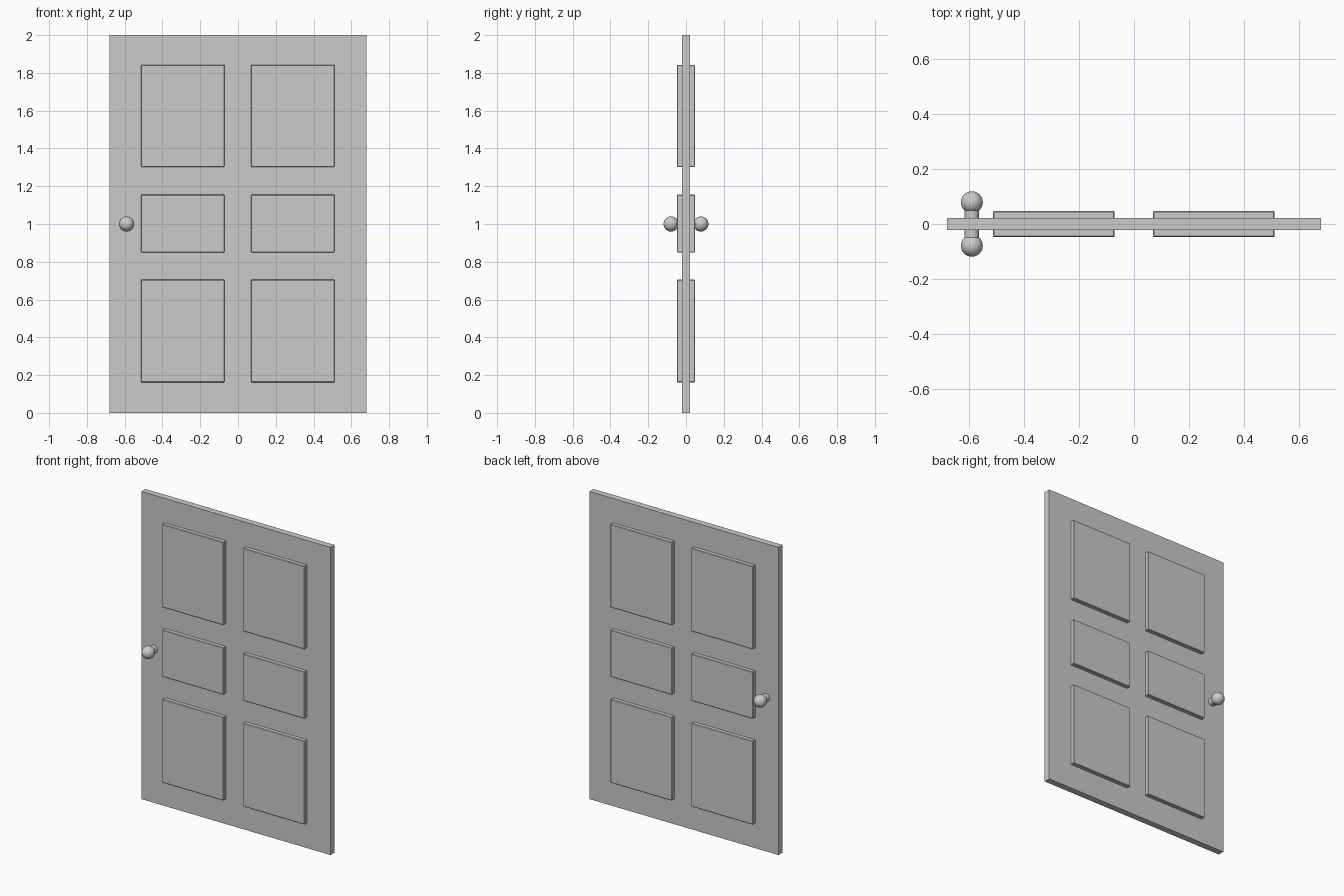
import bpy, math

if "Cube" in bpy.data.objects:
    bpy.data.objects.remove(bpy.data.objects["Cube"])

def finish(name):
    ob = bpy.context.object
    ob.name = ob.data.name = name
    return ob

def box(name, x0, x1, y0, y1, z0, z1, bevel=0):
    bpy.ops.mesh.primitive_cube_add(size=1, location=((x0 + x1) / 2, (y0 + y1) / 2, (z0 + z1) / 2))
    ob = finish(name)
    ob.scale = (x1 - x0, y1 - y0, z1 - z0)
    bpy.ops.object.transform_apply(location=False, rotation=False, scale=True)
    if bevel:
        mod = ob.modifiers.new("soft_edge", 'BEVEL')
        mod.width, mod.segments = bevel, 1
    return ob

# Door slab
box("door_slab", -0.68, 0.68, -0.021, 0.021, 0, 2)

# Raised panels, passing through the slab to show on both faces
rows = {"lower": (0.162, 0.705), "middle": (0.85, 1.155), "upper": (1.302, 1.842)}
columns = {"left": (-0.513, -0.071), "right": (0.069, 0.511)}
for row, (z0, z1) in rows.items():
    for side, (x0, x1) in columns.items():
        box(f"{row}_{side}_panel", x0, x1, -0.047, 0.047, z0, z1, bevel=0.003)

# Knob stem through the door
KX, KZ = -0.59, 1.0
bpy.ops.mesh.primitive_cylinder_add(vertices=32, radius=0.026, depth=0.15,
                                    location=(KX, 0, KZ), rotation=(math.pi / 2, 0, 0))
finish("knob_stem")
bpy.ops.object.shade_smooth_by_angle()

# Round knob on each face
for side, y in (("front", -0.079), ("back", 0.079)):
    bpy.ops.mesh.primitive_uv_sphere_add(segments=32, ring_count=16, radius=0.04, location=(KX, y, KZ))
    finish(side + "_knob")
    bpy.ops.object.shade_smooth_by_angle()
